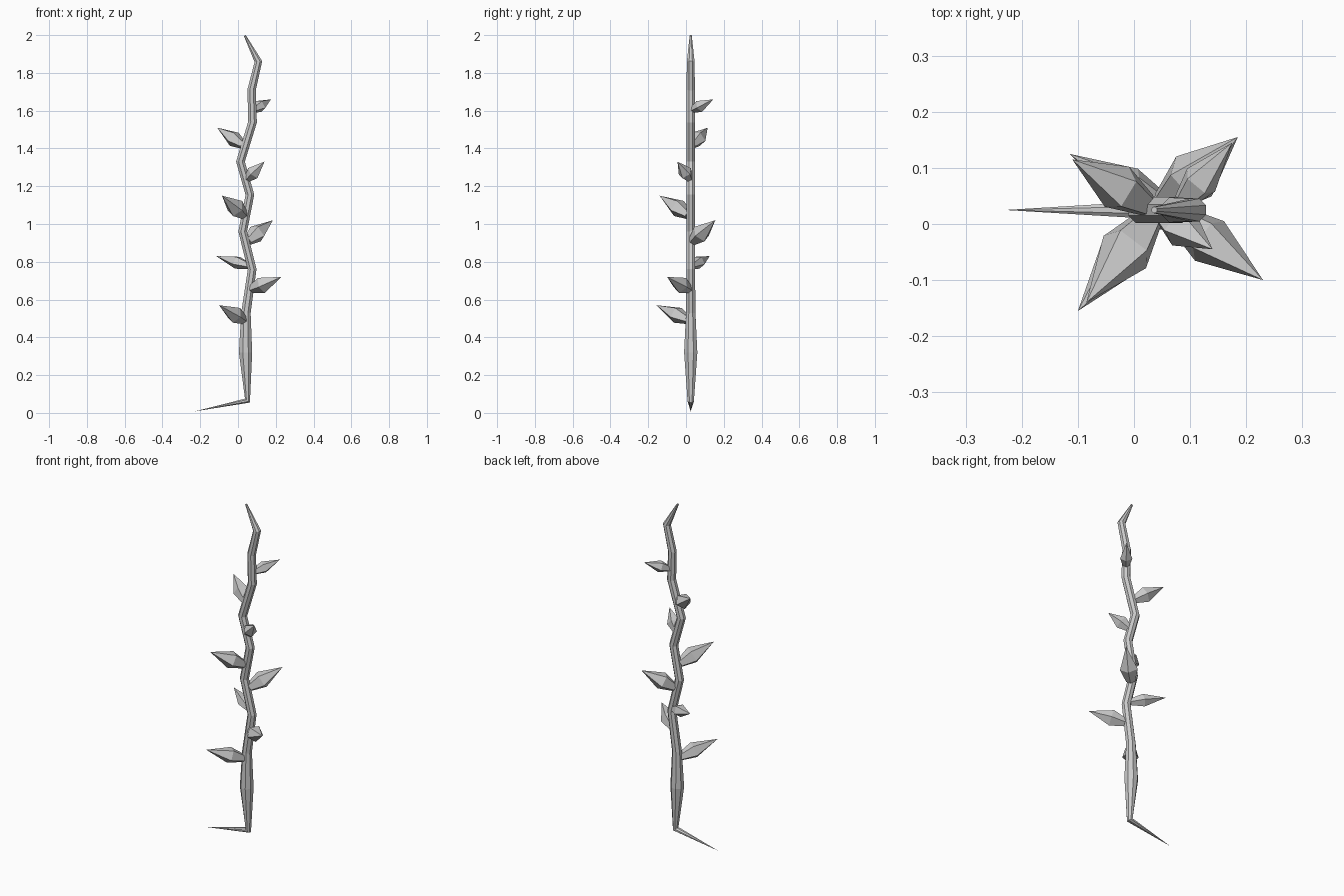
import bpy, bmesh, math
from mathutils import Vector

if "Cube" in bpy.data.objects:
    bpy.data.objects.remove(bpy.data.objects["Cube"])


def tube(name, path, radii, sides, side_axis, turn=0.0, closed_tip=True):
    """Loft a faceted tube along path; near-zero radii become points."""
    bm = bmesh.new()
    rings = []
    for i, (p, r) in enumerate(zip(path, radii)):
        if r < 1e-4:
            rings.append([bm.verts.new(p)])
            continue
        a = path[max(i - 1, 0)]
        b = path[min(i + 1, len(path) - 1)]
        t = Vector((0, 0, 0))
        if p != a:
            t += (p - a).normalized()
        if p != b:
            t += (b - p).normalized()
        t.normalize()
        u = side_axis
        v = t.cross(u).normalized()
        rings.append([bm.verts.new(p + r * (math.cos(k) * u + math.sin(k) * v))
                      for k in (turn + 2 * math.pi * j / sides for j in range(sides))])
    for a, b in zip(rings, rings[1:]):
        for j in range(sides):
            k = (j + 1) % sides
            if len(a) == 1:
                bm.faces.new((a[0], b[k], b[j]))
            elif len(b) == 1:
                bm.faces.new((a[j], a[k], b[0]))
            else:
                bm.faces.new((a[j], a[k], b[k], b[j]))
    for ring in (rings[0], rings[-1]):
        if len(ring) > 1:
            bm.faces.new(ring)
    bmesh.ops.recalc_face_normals(bm, faces=bm.faces)
    me = bpy.data.meshes.new(name)
    bm.to_mesh(me)
    bm.free()
    ob = bpy.data.objects.new(name, me)
    bpy.context.collection.objects.link(ob)
    return ob


# crooked stem: x, z, radius
STEM = [(-0.23, 0.008, 0), (0.05, 0.065, 0.018), (0.04, 0.32, 0.038),
        (0.042, 0.53, 0.027), (0.075, 0.76, 0.025), (0.025, 0.96, 0.025),
        (0.063, 1.155, 0.025), (0.013, 1.33, 0.025), (0.077, 1.54, 0.025),
        (0.072, 1.71, 0.024), (0.108, 1.86, 0.022), (0.036, 1.998, 0.006)]
Y = 0.025
tube("stem", [Vector((x, Y, z)) for x, z, r in STEM], [r for x, z, r in STEM],
     8, Vector((0, 1, 0)), math.pi / 8)


def stem_x(z):
    for (x0, z0, _), (x1, z1, _) in zip(STEM[1:], STEM[2:]):
        if z0 <= z <= z1:
            return x0 + (x1 - x0) * (z - z0) / (z1 - z0)


# thorny leaves: tip x, y, z, root z, widest radius
LEAVES = [(-0.10, -0.155, 0.57, 0.485, 0.046), (0.23, -0.10, 0.72, 0.65, 0.046),
          (-0.115, 0.125, 0.83, 0.775, 0.036), (0.185, 0.155, 1.02, 0.90, 0.050),
          (-0.085, -0.14, 1.15, 1.04, 0.050), (0.14, -0.045, 1.33, 1.23, 0.038),
          (-0.11, 0.115, 1.51, 1.41, 0.044), (0.175, 0.145, 1.66, 1.60, 0.034)]
for i, (x, y, z, root, r) in enumerate(LEAVES):
    base = Vector((stem_x(root), Y, root))
    tip = Vector((x, y, z))
    d = tip - base
    side = d.cross(Vector((0, 0, 1))).normalized()
    path = [base + d * 0.08, base + d * 0.42, tip]
    tube(f"leaf_{i + 1}", path, [r * 0.5, r, 0], 5, side, math.pi / 2)
